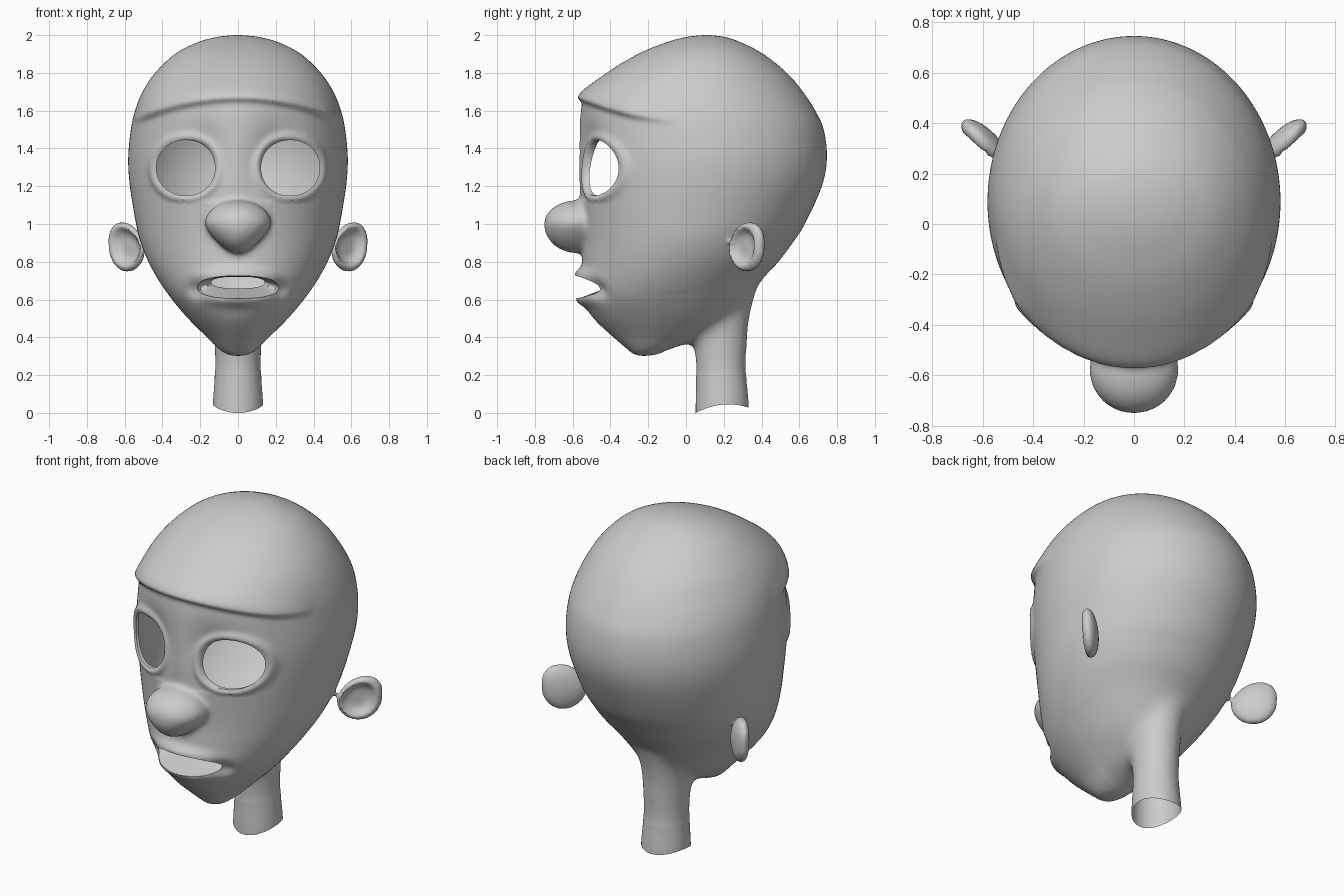
import bpy, bmesh, math
from mathutils import Vector

if "Cube" in bpy.data.objects:
    bpy.data.objects.remove(bpy.data.objects["Cube"])


def spline(rows, steps=5):
    """Catmull-Rom interpolation of a list of tuples."""
    out = []
    for i in range(len(rows) - 1):
        a, b, c, d = (rows[max(0, min(len(rows) - 1, k))] for k in (i - 1, i, i + 1, i + 2))
        for s in range(steps):
            t = s / steps
            out.append([0.5 * (2 * q + (r - p) * t + (2 * p - 5 * q + 4 * r - u) * t * t
                               + (3 * q - p - 3 * r + u) * t ** 3) for p, q, r, u in zip(a, b, c, d)])
    return out + [list(rows[-1])]


def loft(bm, rows, n=64):
    """Closed stack of oval slices: z, front y, back y, half width."""
    rings = []
    for z, yf, yb, w in spline(rows):
        w, ym = max(w, 0.004), (yf + yb) / 2
        h = max((yb - yf) / 2, 0.004)
        rings.append([bm.verts.new((w * math.sin(math.tau * i / n),
                                    ym - h * math.cos(math.tau * i / n), z)) for i in range(n)])
    for a, b in zip(rings, rings[1:]):
        for i in range(n):
            j = (i + 1) % n
            bm.faces.new((a[i], a[j], b[j], b[i]))
    bm.faces.new(rings[0][::-1])
    bm.faces.new(rings[-1])


def bell(v, width):
    return math.exp(-(v / width) ** 2)


bm = bmesh.new()
# skull and jaw
loft(bm, [(.30, -.23, -.23, 0), (.308, -.275, -.16, .055), (.34, -.315, -.07, .105),
          (.40, -.385, .09, .165), (.50, -.49, .25, .265), (.60, -.55, .33, .35),
          (.70, -.555, .40, .42), (.80, -.55, .49, .475), (.90, -.545, .565, .515),
          (1.0, -.55, .63, .54), (1.2, -.565, .72, .573), (1.35, -.568, .747, .582),
          (1.5, -.565, .73, .568), (1.6, -.557, .685, .546), (1.7, -.53, .62, .506),
          (1.8, -.42, .535, .44), (1.9, -.255, .41, .335), (1.96, -.11, .295, .22),
          (1.99, .0, .21, .115), (2.002, .11, .11, 0)])
# neck
loft(bm, [(-.1, .05, .335, .138), (.05, .05, .333, .134), (.2, .053, .32, .124),
          (.35, .04, .325, .126), (.5, .02, .338, .135), (.65, .03, .375, .14), (.75, .1, .4, .1)], 40)
# nose
for v in bmesh.ops.create_uvsphere(bm, u_segments=48, v_segments=32, radius=1)["verts"]:
    x, y, z = v.co
    v.co = (x * .178 * (1 + (.35 * z if z < 0 else 0)), -.58 + .172 * y,
            1.0 + z * (.125 if z > 0 else .155))
# ears: tilted ovals with a cupped front
for side in (1, -1):
    for v in bmesh.ops.create_uvsphere(bm, u_segments=64, v_segments=48, radius=1)["verts"]:
        u, n, w = v.co
        r = math.hypot((u + .1), w)
        depth = .05 * n
        if n > 0:
            depth -= .06 * max(0, 1 - (r / .78) ** 4)
        a, h = .125 * u, .132 * w
        v.co = (side * (.588 + .72 * a + .72 * depth + .16 * h), .32 + .72 * a - .72 * depth + .1 * h,
                .88 + h * (1 + .06 * u) - .02 * u * (w < 0))
bmesh.ops.recalc_face_normals(bm, faces=bm.faces)
mesh = bpy.data.meshes.new("head")
bm.to_mesh(mesh)
bm.free()
head = bpy.data.objects.new("head", mesh)
bpy.context.collection.objects.link(head)

# fuse into one skin
mod = head.modifiers.new("fuse", "REMESH")
mod.mode, mod.voxel_size = "VOXEL", .0135
fused = bpy.data.meshes.new_from_object(head.evaluated_get(bpy.context.evaluated_depsgraph_get()))
head.modifiers.clear()
head.data = fused
bm = bmesh.new()
bm.from_mesh(fused)


def relax(verts, times):
    for _ in range(times):
        bmesh.ops.smooth_vert(bm, verts=verts, factor=.5, use_axis_x=True, use_axis_y=True, use_axis_z=True)


relax([v for v in bm.verts if abs(v.co.x) < .5 or v.co.z > 1.05], 4)
relax(bm.verts[:], 2)
relax([v for v in bm.verts if .2 < v.co.z < .78 and v.co.y > -.12 and abs(v.co.x) < .38], 35)

# openings: centre x, centre z, half width, half height, roundness
MOUTH = (0, .665, .215, .06, 2.4)
EYES = [(s * .277, 1.297, .155, .147, 2.1) for s in (1, -1)]


def ring(co, hole):
    cx, cz, a, b, p = hole
    return (abs((co.x - cx) / a) ** p + abs((co.z - cz) / b) ** p) ** (1 / p)


# brow ledge, eye sockets and lips
for v in bm.verts:
    c = v.co
    if c.y > .1 or c.z < .45 or .84 < c.z < 1.12:
        continue
    ax = abs(c.x)
    out = Vector((c.x, c.y - .1, 0)).normalized()
    fade = min(1, max(0, (-.05 - c.y) / .25))
    d = c.z - (1.672 - .4 * ax * ax)
    move = .03 * fade * (bell(d, .07) if d > 0 else bell(d, .022))
    move -= .045 * bell(ax - .2, .13) * bell(c.z - 1.36, .17) * fade
    for e in EYES:
        move += .017 * bell(ring(c, e) - 1.12, .14) * fade
    q = ring(c, MOUTH)
    if c.y < -.2:
        move += .034 * bell(q - 1.15, .55) * bell(ax, .2)
    v.co = c + out * move
    if c.y < -.2:
        v.co.y += .04 * bell(ax - .22, .05) * bell(c.z - .65, .05)
bm.normal_update()


def open_hole(hole):
    """Cut an oval opening and fit its edge; returns the rim edges."""
    gone = [f for f in bm.faces if f.calc_center_median().y < -.2 and ring(f.calc_center_median(), hole) < 1]
    bmesh.ops.delete(bm, geom=gone, context="FACES")
    rim = [e for e in bm.edges if e.is_boundary and e.verts[0].co.y < -.2 and ring(e.verts[0].co, hole) < 1.4]
    for v in {v for e in rim for v in e.verts}:
        q, n = ring(v.co, hole), v.normal
        dx, dz = ((v.co.x - hole[0]) * (1 / q - 1), (v.co.z - hole[1]) * (1 / q - 1))
        dy = -(n.x * dx + n.z * dz) / min(n.y, -.4)
        v.co += Vector((dx, max(-.02, min(.02, dy)), dz))
    return rim


def roll_in(rim, place):
    new = bmesh.ops.extrude_edge_only(bm, edges=rim)["geom"]
    for v in new:
        if isinstance(v, bmesh.types.BMVert):
            v.co = place(v.co.copy())
    return [e for e in new if isinstance(e, bmesh.types.BMEdge) and e.is_boundary]


for eye in EYES:
    roll_in(open_hole(eye), lambda c: c + Vector((0, .022, 0)))
rim = open_hole(MOUTH)
rim = roll_in(rim, lambda c: Vector((c.x * .93, c.y + .035, .668 + (c.z - .665) * .92)))
rim = roll_in(rim, lambda c: Vector((c.x * .83, c.y * .4 - .25, .682 + (c.z - .668) * .7)))
roll_in(rim, lambda c: Vector((c.x * .85, c.y + .06, .69 + (c.z - .682) * .8)))


# open neck end with a curved edge
def neck_edge(y):
    return .045 - 1.5 * (y - .225) ** 2


low = [f for f in bm.faces if f.calc_center_median().z < neck_edge(f.calc_center_median().y)]
bmesh.ops.delete(bm, geom=low, context="FACES")
for v in bm.verts:
    if v.is_boundary and v.co.z < .15:
        v.co.z = neck_edge(v.co.y)

bmesh.ops.recalc_face_normals(bm, faces=bm.faces)
bm.to_mesh(fused)
bm.free()
bpy.context.view_layer.objects.active = head
head.select_set(True)
bpy.ops.object.shade_smooth_by_angle(angle=math.radians(50))
